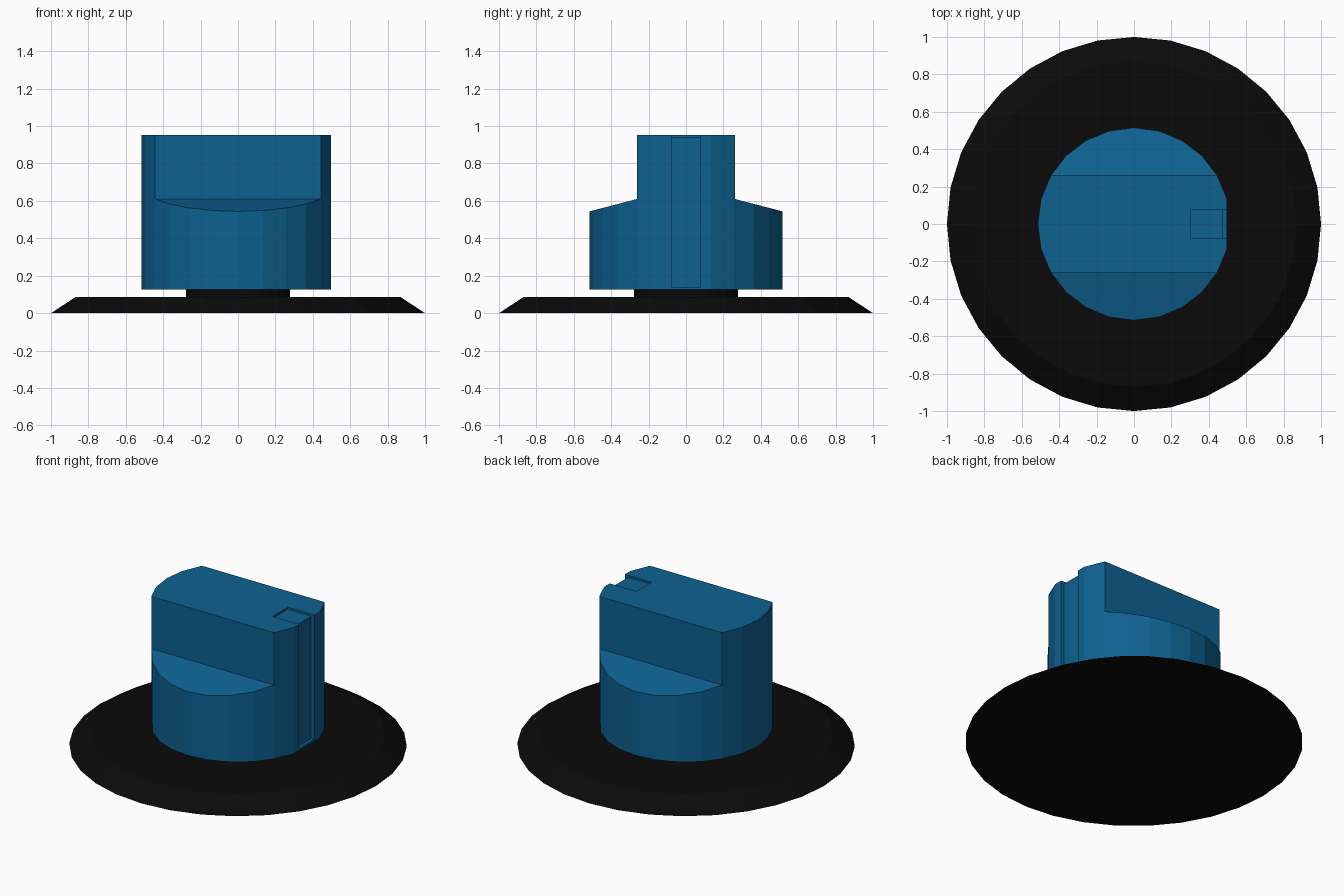
import bpy, bmesh
from math import cos, sin, pi

if "Cube" in bpy.data.objects:
    bpy.data.objects.remove(bpy.data.objects["Cube"])


def material(name, color):
    mat = bpy.data.materials.new(name)
    mat.diffuse_color = (*color, 1)
    mat.use_nodes = True
    mat.node_tree.nodes["Principled BSDF"].inputs["Base Color"].default_value = mat.diffuse_color
    return mat


def loft(name, rings, mat=None):
    """Closed flat-faced solid skinned through rings of equal point count."""
    bm = bmesh.new()
    loops = [[bm.verts.new(p) for p in ring] for ring in rings]
    n = len(loops[0])
    for a, b in zip(loops, loops[1:]):
        for i in range(n):
            j = (i + 1) % n
            bm.faces.new((a[i], a[j], b[j], b[i]))
    bm.faces.new(loops[0][::-1])
    bm.faces.new(loops[-1])
    bmesh.ops.recalc_face_normals(bm, faces=bm.faces)
    mesh = bpy.data.meshes.new(name)
    bm.to_mesh(mesh)
    bm.free()
    obj = bpy.data.objects.new(name, mesh)
    bpy.context.collection.objects.link(obj)
    if mat:
        mesh.materials.append(mat)
    return obj


def circle(r, z, sides, skip=()):
    return [(r * cos(2 * pi * k / sides), r * sin(2 * pi * k / sides), z)
            for k in range(sides) if k not in skip]


def cut(obj, cutter):
    mod = obj.modifiers.new("cut", 'BOOLEAN')
    mod.operation = 'DIFFERENCE'
    mod.solver = 'EXACT'
    mod.object = cutter
    bpy.context.view_layer.objects.active = obj
    bpy.ops.object.modifier_apply(modifier=mod.name)
    bpy.data.objects.remove(cutter)


black = material("black", (0.003, 0.003, 0.003))
blue = material("blue", (0.004, 0.12, 0.28))

# Bevelled base plate and short stem
loft("base_plate", [circle(1, 0, 32), circle(0.87, 0.085, 32)], black)
loft("stem", [circle(0.278, 0.08, 32), circle(0.278, 0.13, 32)], black)

# Knob body, flattened on the pointer side
knob = loft("knob", [circle(0.515, 0.127, 24, skip=(0,)),
                     circle(0.515, 0.952, 24, skip=(0,))], blue)

# Sloping shoulders on both sides leave a central grip
shoulder = [(0.262, 0.61), (0.6, 0.522), (0.6, 1.1), (0.262, 1.1)]
for side in (-1, 1):
    cut(knob, loft("shoulder_cutter",
                   [[(x, side * y, z) for y, z in shoulder] for x in (-0.8, 0.8)]))

# Shallow pointer groove running over the top and down the side
groove = [(0.305, 0.938), (0.475, 0.938), (0.475, 0.14),
          (0.6, 0.14), (0.6, 1.0), (0.305, 1.0)]
cut(knob, loft("groove_cutter",
               [[(x, y, z) for x, z in groove] for y in (-0.078, 0.078)]))
